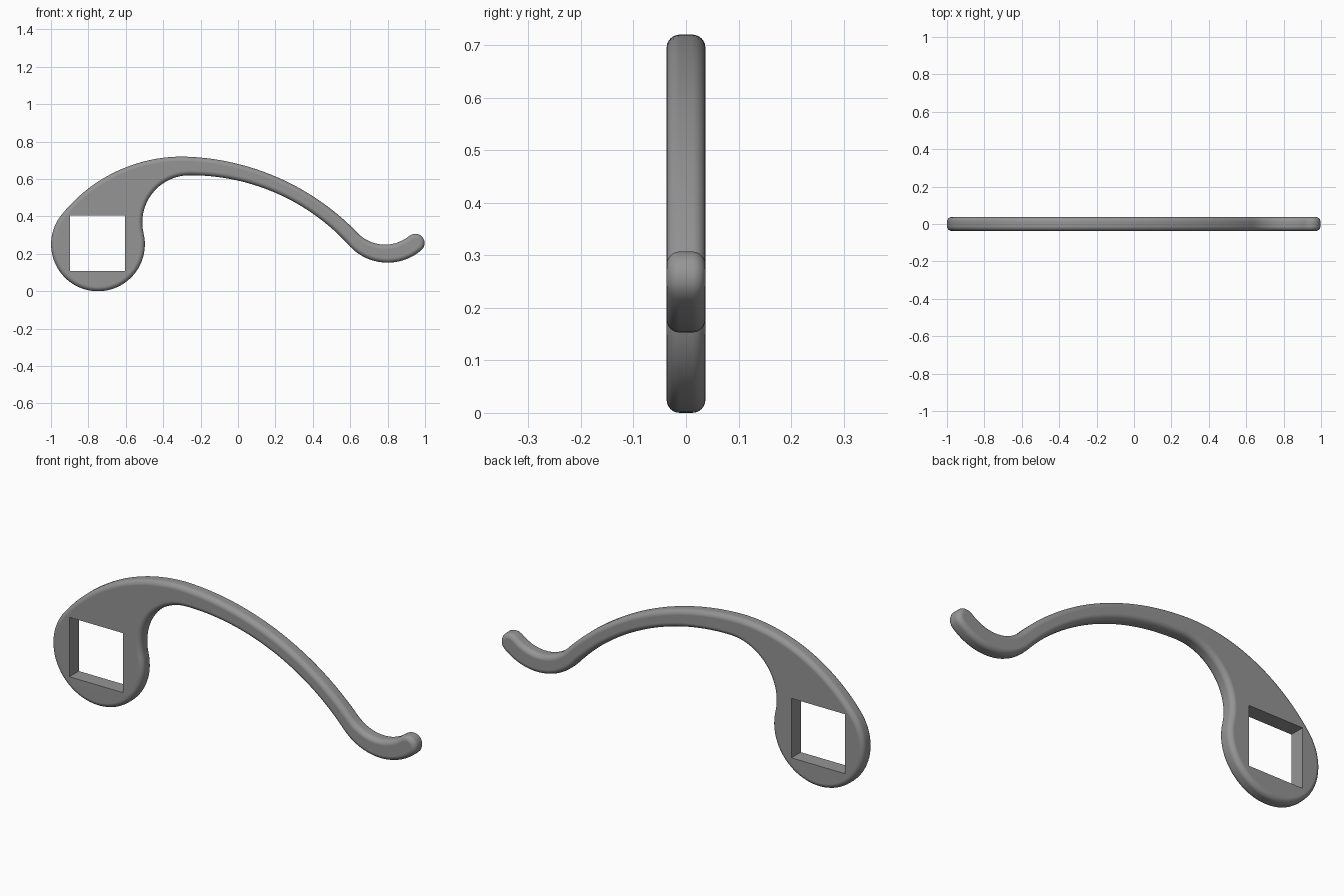
import bpy, bmesh, math
from mathutils import Vector

if "Cube" in bpy.data.objects:
    bpy.data.objects.remove(bpy.data.objects["Cube"])

HALF = 0.037    # half thickness
ROUND = 0.025   # rim rounding radius


def arc(a, b, c, step=0.022):
    """Points on the circle from a through b to c, without the end point."""
    a, b, c = Vector(a), Vector(b), Vector(c)
    u, v = b - a, c - a
    d = 2 * u.cross(v)
    o = a + Vector((v.y * u.dot(u) - u.y * v.dot(v),
                    u.x * v.dot(v) - v.x * u.dot(u))) / d
    r = (a - o).length
    t0 = math.atan2(a.y - o.y, a.x - o.x)
    sweep = math.atan2(c.y - o.y, c.x - o.x) - t0
    sweep = sweep % math.tau if d > 0 else -(-sweep % math.tau)
    n = max(8, round(abs(sweep) * r / step))
    return [(o.x + r * math.cos(t0 + sweep * i / n),
             o.y + r * math.sin(t0 + sweep * i / n)) for i in range(n)]


# Outline as a chain of arcs: start, then (through, end) pairs
start = (-0.939, 0.414)
chain = [
    ((-0.75, 0.0), (-0.505, 0.31)),       # round head
    ((-0.437, 0.547), (-0.26, 0.62)),     # hollow of the neck
    ((0.21, 0.522), (0.60, 0.238)),       # underside of arm
    ((0.79, 0.153), (0.975, 0.215)),      # underside of tail
    ((0.998, 0.262), (0.917, 0.297)),     # tail tip
    ((0.79, 0.249), (0.642, 0.309)),      # top of tail
    ((0.22, 0.605), (-0.30, 0.72)),       # top of arm
    ((-0.58, 0.67), start),               # shoulder
]
outline = []
p = start
for through, end in chain:
    outline += arc(p, through, end)
    p = end

# Extruded plate with rounded rim
bm = bmesh.new()
face = bm.faces.new([bm.verts.new((x, -HALF, z)) for x, z in outline])
ext = bmesh.ops.extrude_face_region(bm, geom=[face], use_keep_orig=True)
for v in ext["geom"]:
    if isinstance(v, bmesh.types.BMVert):
        v.co.y = HALF
bmesh.ops.recalc_face_normals(bm, faces=bm.faces)
rim = [e for e in bm.edges if abs(e.verts[0].co.y - e.verts[1].co.y) < 1e-6]
bmesh.ops.bevel(bm, geom=rim, offset=ROUND, segments=6, profile=0.5,
                affect='EDGES', clamp_overlap=False, loop_slide=True)
bmesh.ops.recalc_face_normals(bm, faces=bm.faces)
mesh = bpy.data.meshes.new("lever_handle")
bm.to_mesh(mesh)
bm.free()
lever = bpy.data.objects.new("lever_handle", mesh)
bpy.context.collection.objects.link(lever)

grey = bpy.data.materials.new("plain grey")
grey.diffuse_color = (0.3, 0.3, 0.3, 1)
grey.use_nodes = True
grey.node_tree.nodes["Principled BSDF"].inputs["Base Color"].default_value = grey.diffuse_color
mesh.materials.append(grey)

# Square hole through the head
bpy.ops.mesh.primitive_cube_add(size=1, location=(-0.752, 0, 0.257))
cutter = bpy.context.object
cutter.name = "square_hole_cutter"
cutter.scale = (0.295, 0.4, 0.295)
cutter.hide_render = True
cutter.data.materials.append(grey)
hole = lever.modifiers.new("square_hole", 'BOOLEAN')
hole.operation = 'DIFFERENCE'
hole.solver = 'EXACT'
hole.object = cutter

bpy.ops.object.select_all(action='DESELECT')
lever.select_set(True)
bpy.context.view_layer.objects.active = lever
bpy.ops.object.modifier_apply(modifier=hole.name)
bpy.data.objects.remove(cutter)

# Smooth rim, sharp hole edges, flat faces kept flat
bpy.ops.object.shade_smooth_by_angle(angle=math.radians(35))
weighted = lever.modifiers.new("flat_sides", 'WEIGHTED_NORMAL')
weighted.keep_sharp = True
